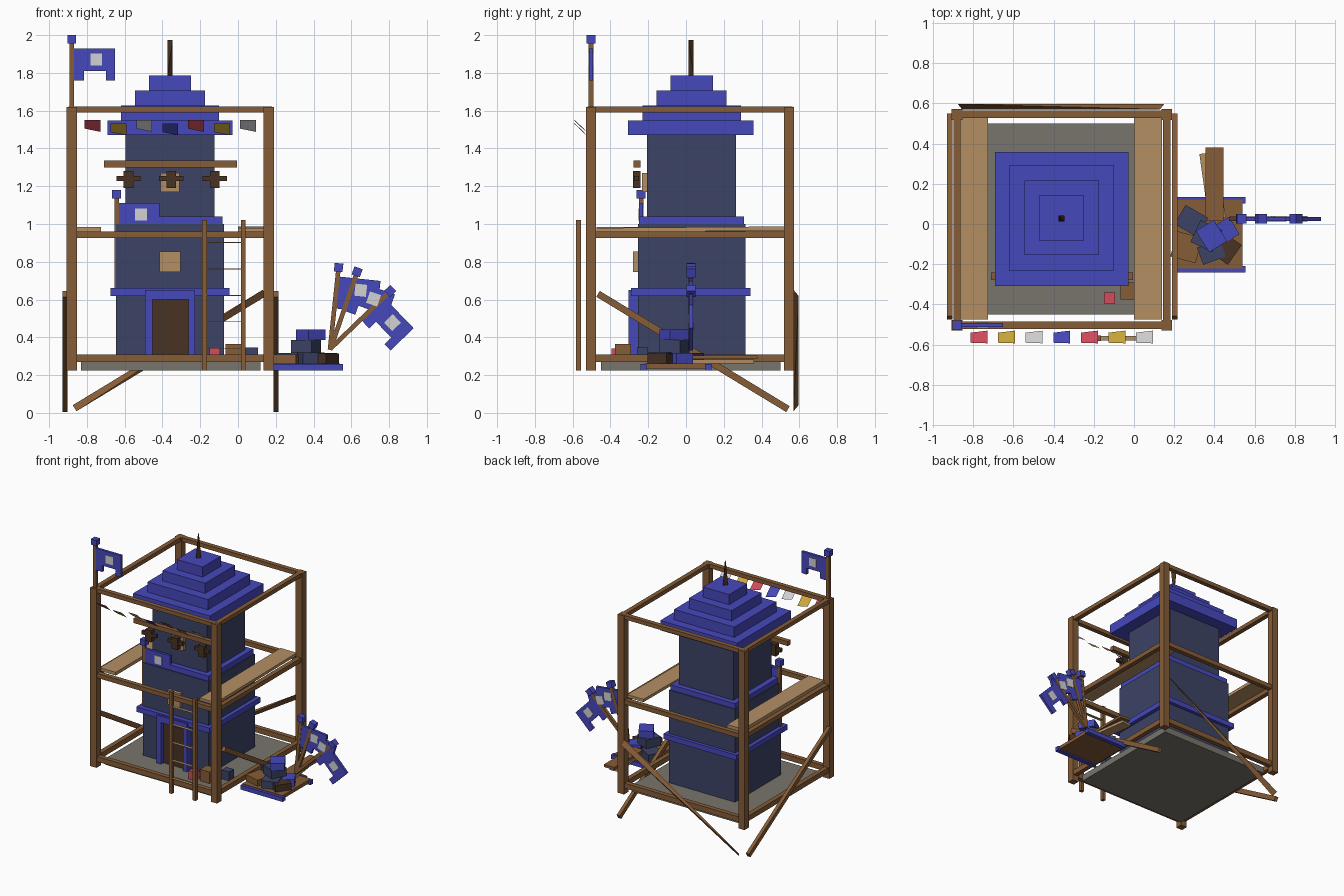
import bpy, bmesh, math
from mathutils import Matrix, Vector

if "Cube" in bpy.data.objects:
    bpy.data.objects.remove(bpy.data.objects["Cube"])


def material(name, r, g, b):
    def lin(c):
        c /= 255
        return c / 12.92 if c <= 0.04045 else ((c + 0.055) / 1.055) ** 2.4
    m = bpy.data.materials.new(name)
    m.diffuse_color = (lin(r), lin(g), lin(b), 1)
    m.use_nodes = True
    m.node_tree.nodes["Principled BSDF"].inputs["Base Color"].default_value = m.diffuse_color
    return m


WOOD = material("brown wood", 134, 92, 55)
TAN = material("pale plank", 180, 143, 100)
DARK = material("dark brown", 72, 50, 35)
NAVY = material("navy wall", 60, 67, 102)
BLUE = material("bright blue", 70, 72, 188)
GREY = material("stone grey", 120, 117, 108)
RED = material("red cloth", 212, 75, 92)
GOLD = material("yellow cloth", 205, 168, 58)
WHITE = material("white cloth", 210, 210, 212)


def finish(name, bm, mat):
    bmesh.ops.recalc_face_normals(bm, faces=bm.faces)
    me = bpy.data.meshes.new(name)
    bm.to_mesh(me)
    bm.free()
    me.materials.append(mat)
    ob = bpy.data.objects.new(name, me)
    bpy.context.collection.objects.link(ob)
    return ob


def cuboid(name, centre, size, mat, rot=None):
    bm = bmesh.new()
    r = rot if rot else Matrix.Identity(4)
    bmesh.ops.create_cube(bm, size=1, matrix=Matrix.Translation(centre) @ r @ Matrix.Diagonal((*size, 1)))
    return finish(name, bm, mat)


def box(name, x0, x1, y0, y1, z0, z1, mat):
    return cuboid(name, ((x0 + x1) / 2, (y0 + y1) / 2, (z0 + z1) / 2), (x1 - x0, y1 - y0, z1 - z0), mat)


def crate(name, x, y, z, sx, sy, sz, deg, mat):
    return cuboid(name, (x, y, z), (sx, sy, sz), mat, Matrix.Rotation(math.radians(deg), 4, 'Z'))


def twisted_bar(name, p, q, u, v, mat):
    # bar whose two ends are edges at right angles
    p, q, u, v = map(Vector, (p, q, u, v))
    bm = bmesh.new()
    vs = [bm.verts.new(c) for c in (p + u, p - u, q + v, q - v)]
    for t in ((0, 1, 2), (0, 1, 3), (2, 3, 0), (2, 3, 1)):
        bm.faces.new([vs[i] for i in t])
    return finish(name, bm, mat)


def flag(name, top, pole, deg=0):
    # pole, finial and stepped flag hung from the top point, tilted to the right
    r = Matrix.Rotation(math.radians(deg), 4, 'Y')

    def part(n, x0, x1, z0, z1, d, mat):
        c = Vector(top) + r @ Vector(((x0 + x1) / 2, 0, (z0 + z1) / 2))
        cuboid(name + n, c, (x1 - x0, d, z1 - z0), mat, r)
    part("_pole", -.012, .012, -pole, -.04, .024, WOOD)
    part("_finial", -.023, .023, -.045, 0, .046, BLUE)
    part("_cloth", .012, .228, -.19, -.07, .02, BLUE)
    part("_tail_in", .012, .065, -.24, -.19, .02, BLUE)
    part("_tail_out", .182, .228, -.24, -.19, .02, BLUE)
    part("_patch", .098, .16, -.162, -.098, .028, WHITE)


CX, CY = -0.36, 0.025

# Stone base
box("base_slab", -.83, .12, -.45, .5, .225, .275, GREY)

# Scaffold posts and rails
XS, YS = (-.88, .163), (-.503, .545)
for x in XS:
    for y in YS:
        box("scaffold_post", x - .027, x + .027, y - .027, y + .027, .225, 1.62, WOOD)
for z0, z1 in ((.27, .31), (.925, .96), (1.59, 1.621)):
    for y in YS:
        box("rail_across", XS[0], XS[1], y - .018, y + .018, z0, z1, WOOD)
    for x in XS:
        box("rail_along", x - .018, x + .018, YS[0], YS[1], z0, z1, WOOD)

# Walkway planks
box("left_walkway", -.862, -.725, -.475, .527, .96, .985, TAN)
cuboid("right_walkway", (.07, .026, .972), (.14, 1.0, .022), TAN, Matrix.Rotation(.008, 4, 'X'))

# Side and back braces
tilt = Matrix.Rotation(-math.atan2(.61, 1.005), 4, 'X')
for n, x in (("left_brace", -.916), ("right_brace", .202)):
    cuboid(n, (x, .037, .325), (.027, 1.176, .036), WOOD, tilt)
twisted_bar("back_brace", (.14, .583, .635), (-.865, .583, .025),
            (-.01, -.013, .016), (-.01, .013, .016), WOOD)

# Tower walls, bands and stepped roof
for n, w, z0, z1, m in (
        ("lower_wall", .57, .27, 1.0, NAVY), ("upper_wall", .472, 1.0, 1.48, NAVY),
        ("lower_band", .632, .62, .66, BLUE), ("middle_band", .555, .995, 1.04, BLUE),
        ("roof_tier_1", .664, 1.47, 1.547, BLUE), ("roof_tier_2", .52, 1.547, 1.627, BLUE),
        ("roof_tier_3", .37, 1.627, 1.706, BLUE), ("roof_tier_4", .224, 1.706, 1.785, BLUE)):
    y = CY + (.005 if w < .6 else 0)
    box(n, CX - w / 2, CX + w / 2, y - w / 2, y + w / 2, z0, z1, m)
twisted_bar("roof_spire", (CX, .027, 1.78), (CX, .027, 1.975), (.014, .014, 0), (.014, -.014, 0), DARK)

# Doorway
box("door_jamb_left", -.492, -.452, -.305, -.25, .275, .65, BLUE)
box("door_jamb_right", -.262, -.228, -.305, -.25, .275, .65, BLUE)
box("door_lintel", -.492, -.228, -.305, -.25, .6, .65, BLUE)
box("door_panel", -.455, -.26, -.275, -.25, .275, .605, DARK)

# Windows
box("lower_window", -.415, -.305, -.28, -.25, .745, .855, TAN)
box("upper_window", -.41, -.31, -.233, -.2, 1.17, 1.27, TAN)

# Beam with hanging trophies
box("trophy_beam", -.71, -.005, -.278, -.242, 1.3, 1.335, WOOD)
for x in (-.58, -.353, -.123):
    box("trophy_body", x - .026, x + .026, -.28, -.242, 1.19, 1.28, DARK)
    box("trophy_arms", x - .064, x + .064, -.274, -.248, 1.228, 1.255, DARK)

# Ladder with flat rungs
for x in (-.178, .028):
    box("ladder_rail", x - .013, x + .013, -.582, -.555, .225, 1.02, WOOD)
for i in range(5):
    z = .34 + .14 * i
    box("ladder_rung", -.178, .028, -.58, -.557, z, z + .004, TAN)

# Bunting across the front
for i, m in enumerate((RED, GOLD, WHITE, BLUE, RED, GOLD, WHITE)):
    x = -.77 + i * .137
    dz = -.018 if i % 2 else 0
    bm = bmesh.new()
    bm.faces.new([bm.verts.new(c) for c in (
        (x - .042, -.59, 1.55 + dz), (x - .042, -.54, 1.505 + dz),
        (x + .042, -.53, 1.488 + dz), (x + .042, -.593, 1.55 + dz))])
    finish("bunting_flag", bm, m)

# Flags on the scaffold, the tower and in the tray
flag("corner_flag", (-.88, -.503, 2.0), .39)
flag("tower_flag", (-.643, -.238, 1.18), .53)
for n, bx, bz, a, ln in (("steep_flag", .535, .792, 6, .46), ("middle_flag", .638, .768, 19, .46),
                         ("leaning_flag", .822, .661, 46, .465)):
    flag(n, (bx, .026, bz), ln, a)

# Side tray
box("tray_floor", .19, .54, -.22, .12, .235, .262, WOOD)
for y in (-.225, .118):
    box("tray_side", .19, .555, y - .017, y + .017, .225, .258, BLUE)

# Goods in the tray
crate("brown_crate", .26, -.115, .285, .13, .13, .05, -15, WOOD)
crate("dark_crate", .46, -.125, .285, .1, .12, .06, -35, DARK)
crate("navy_crate_front", .385, -.14, .29, .12, .09, .06, 20, NAVY)
crate("navy_crate_back", .285, .015, .288, .13, .11, .06, -30, NAVY)
crate("navy_crate_right", .46, -.03, .288, .09, .1, .06, 30, BLUE)
crate("navy_crate_middle", .36, -.06, .352, .12, .12, .068, -25, NAVY)
crate("blue_crate", .385, -.06, .413, .105, .125, .055, 32, BLUE)
crate("lower_plank", .39, .19, .272, .085, .33, .02, 8, TAN)
crate("upper_plank", .4, .197, .294, .09, .365, .02, 0, WOOD)

# Loose goods on the base
box("red_box", -.15, -.095, -.395, -.34, .275, .34, RED)
box("brown_box", -.067, .015, -.375, -.29, .275, .365, WOOD)
box("navy_box", .04, .105, -.26, -.2, .275, .345, NAVY)
